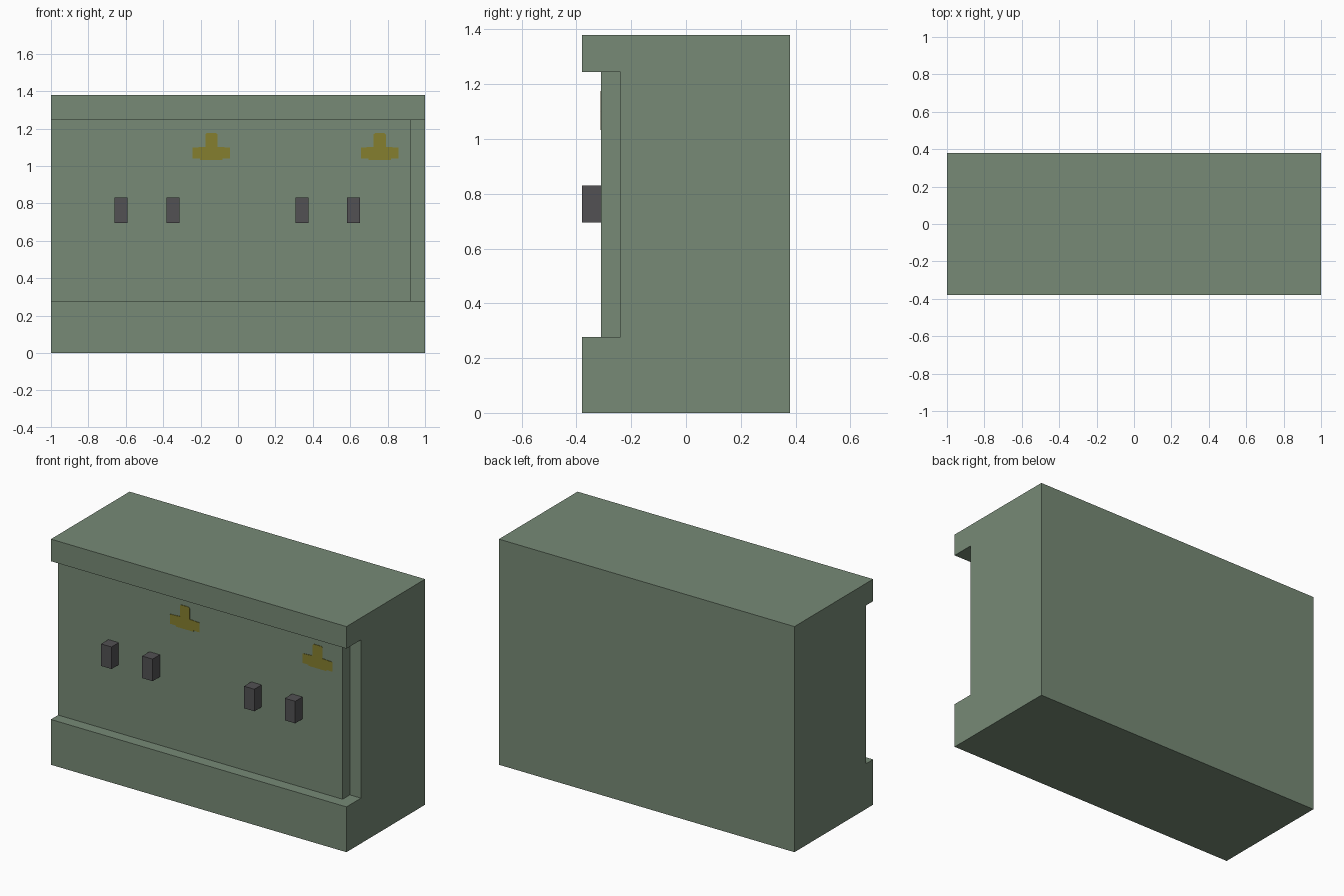
import bpy
import bmesh
from mathutils import Vector

cube = bpy.data.objects.get("Cube")
if cube:
    bpy.data.objects.remove(cube, do_unlink=True)


def make_material(name, rgb):
    mat = bpy.data.materials.new(name)
    mat.use_nodes = True
    color = (*rgb, 1.0)
    mat.diffuse_color = color
    mat.node_tree.nodes["Principled BSDF"].inputs["Base Color"].default_value = color
    return mat


green = make_material("sage green", (0.184, 0.254, 0.181))
grey = make_material("dark grey", (0.085, 0.083, 0.087))
yellow = make_material("dull yellow", (0.235, 0.212, 0.028))


def prism(name, points, offset, mat):
    """Closed prism from a 3D outline swept along an offset."""
    bm = bmesh.new()
    face = bm.faces.new([bm.verts.new(p) for p in points])
    swept = bmesh.ops.extrude_face_region(bm, geom=[face], use_keep_orig=True)
    moved = [g for g in swept["geom"] if isinstance(g, bmesh.types.BMVert)]
    bmesh.ops.translate(bm, verts=moved, vec=Vector(offset))
    bmesh.ops.recalc_face_normals(bm, faces=bm.faces[:])
    mesh = bpy.data.meshes.new(name)
    bm.to_mesh(mesh)
    bm.free()
    mesh.materials.append(mat)
    obj = bpy.data.objects.new(name, mesh)
    bpy.context.collection.objects.link(obj)
    return obj


def box(name, x0, x1, y0, y1, z0, z1, mat):
    base = [(x0, y0, z0), (x1, y0, z0), (x1, y1, z0), (x0, y1, z0)]
    return prism(name, base, (0, 0, z1 - z0), mat)


BACK, FRONT, RECESS, DOOR = 0.38, -0.38, -0.24, -0.31
BASE_TOP, LID_BOTTOM, TOP = 0.277, 1.245, 1.38

# Cabinet shell: side profile with a front recess between plinth and top
profile = [(BACK, 0), (BACK, TOP), (FRONT, TOP), (FRONT, LID_BOTTOM),
           (RECESS, LID_BOTTOM), (RECESS, BASE_TOP), (FRONT, BASE_TOP), (FRONT, 0)]
prism("cabinet_body", [(-1, y, z) for y, z in profile], (2, 0, 0), green)

# Door panel, stopping short of one side
box("door_panel", -1, 0.925, DOOR, RECESS, BASE_TOP, LID_BOTTOM, green)

# Handles
for i, x in enumerate((-0.625, -0.347, 0.342, 0.618)):
    box(f"handle_{i + 1}", x - 0.035, x + 0.035, FRONT, DOOR, 0.695, 0.83, grey)

# Flat yellow markers: wide bar with a short stem
half = [(0.06, 1.033), (0.06, 1.04), (0.1, 1.04), (0.1, 1.098),
        (0.033, 1.102), (0.033, 1.168), (0.025, 1.175)]
outline = half + [(-x, z) for x, z in reversed(half)]
for i, cx in enumerate((-0.142, 0.757)):
    prism(f"marker_{i + 1}", [(cx + x, DOOR, z) for x, z in outline],
          (0, -0.003, 0), yellow)
